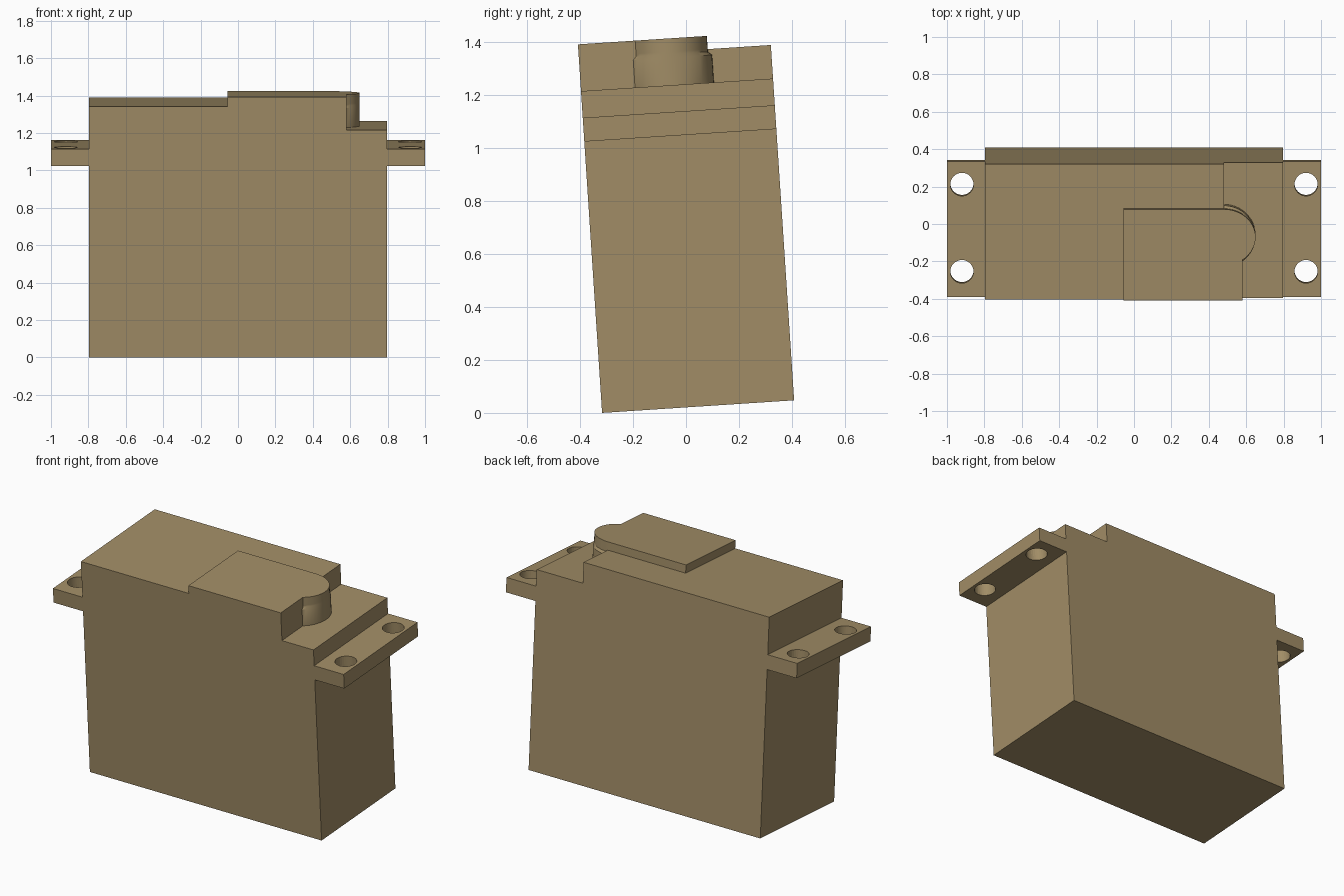
import bpy, bmesh, math

cube = bpy.data.objects.get("Cube")
if cube:
    bpy.data.objects.remove(cube, do_unlink=True)

TILT = math.radians(3.75)      # the whole case leans slightly back to front
ORIGIN = (0, -0.317, 0)        # front bottom edge of the case
DEPTH = 0.727
LEDGE, DECK, TOP = 1.218, 1.345, 1.395

tan = bpy.data.materials.new("tan_plastic")
tan.use_nodes = True
colour = (0.355, 0.265, 0.133, 1)
tan.diffuse_color = colour
tan.node_tree.nodes["Principled BSDF"].inputs["Base Color"].default_value = colour


def loft(name, rings):
    """Solid through matching rings of points, capped at both ends."""
    bm = bmesh.new()
    loops = [[bm.verts.new(p) for p in ring] for ring in rings]
    n = len(loops[0])
    for a, b in zip(loops, loops[1:]):
        for i in range(n):
            j = (i + 1) % n
            bm.faces.new((a[i], a[j], b[j], b[i]))
    bm.faces.new(loops[0])
    bm.faces.new(loops[-1])
    bmesh.ops.recalc_face_normals(bm, faces=bm.faces)
    mesh = bpy.data.meshes.new(name)
    bm.to_mesh(mesh)
    bm.free()
    mesh.materials.append(tan)
    obj = bpy.data.objects.new(name, mesh)
    bpy.context.collection.objects.link(obj)
    obj.location = ORIGIN
    obj.rotation_euler.x = TILT
    return obj


def extrude_depth(name, profile):
    return loft(name, [[(x, y, z) for x, z in profile] for y in (0, DEPTH)])


def circle(x, y, z, r, n=32):
    return [(x + r * math.cos(2 * math.pi * i / n),
             y + r * math.sin(2 * math.pi * i / n), z) for i in range(n)]


def smooth(obj):
    bpy.ops.object.select_all(action="DESELECT")
    obj.select_set(True)
    bpy.context.view_layer.objects.active = obj
    bpy.ops.object.shade_smooth_by_angle(angle=math.radians(30))


def boss_outline(left, ry, z):
    """Front block whose right end swells into a round boss."""
    cx, cy, rx, edge = 0.48, 0.338, 0.17, 0.58
    end = -math.acos((edge - cx) / rx)
    steps = 20
    pts = [(left, 0, z), (edge, 0, z)]
    for i in range(steps + 1):
        t = end + (math.pi / 2 - end) * i / steps
        pts.append((cx + rx * math.cos(t), cy + ry * math.sin(t), z))
    pts.append((left, cy + ry, z))
    return pts


# Stepped case
extrude_depth("case", [(-0.797, 0), (0.797, 0), (0.797, LEDGE),
                       (0.48, LEDGE), (0.48, DECK), (-0.797, DECK)])

# Raised cover plate and the gear boss below it
smooth(loft("cover_plate", [boss_outline(-0.055, 0.15, z) for z in (DECK, TOP)]))
smooth(loft("gear_boss", [boss_outline(0.478, ry, z) for ry, z in
                          ((0.165, LEDGE), (0.165, 1.322), (0.15, 1.335), (0.15, DECK))]))

# Mounting flanges with two screw holes each
for side, label in ((1, "left"), (-1, "right")):
    flange = extrude_depth(label + "_flange", [(side * 0.797, 1.027), (side, 1.027),
                                               (side, 1.117), (side * 0.797, 1.117)])
    for i, y in enumerate((0.136, 0.603)):
        cutter = loft(f"{label}_hole_cutter_{i}",
                      [circle(side * 0.92, y, z, 0.062) for z in (0.98, 1.17)])
        cutter.hide_render = True
        cutter.hide_set(True)
        cutter.display_type = "WIRE"
        hole = flange.modifiers.new("screw_hole", "BOOLEAN")
        hole.operation = "DIFFERENCE"
        hole.solver = "EXACT"
        hole.object = cutter
    smooth(flange)
